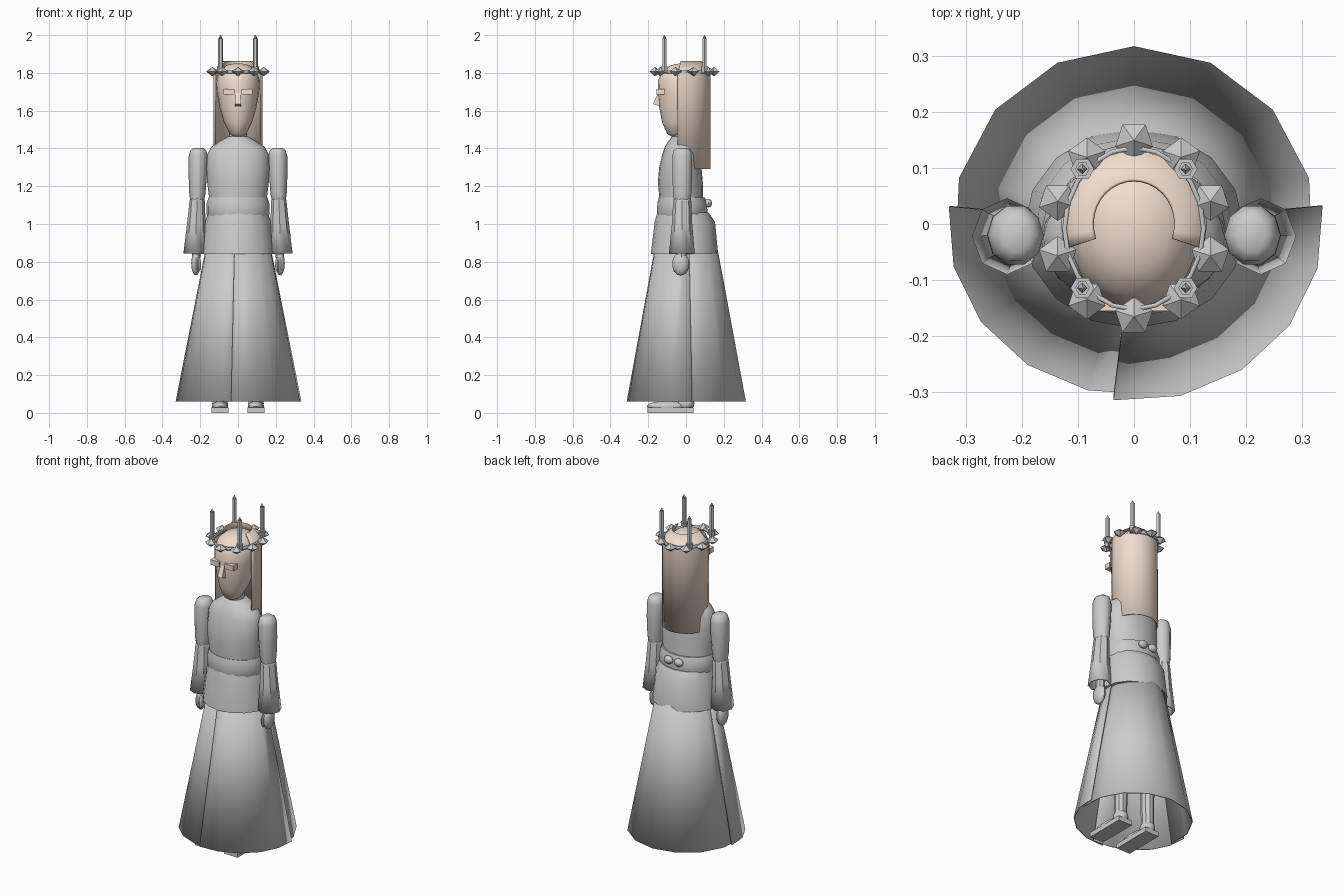
import bpy, bmesh
from math import sin, cos, radians, pi
from mathutils import Matrix, Vector

if "Cube" in bpy.data.objects:
    bpy.data.objects.remove(bpy.data.objects["Cube"])

skin = bpy.data.materials.new("skin_tone")
skin.diffuse_color = (0.87, 0.72, 0.62, 1)
skin.use_nodes = True
skin.node_tree.nodes["Principled BSDF"].inputs["Base Color"].default_value = skin.diffuse_color


def finish(bm, name, mat=None, smooth=35):
    bmesh.ops.recalc_face_normals(bm, faces=bm.faces)
    me = bpy.data.meshes.new(name)
    bm.to_mesh(me)
    bm.free()
    if smooth:
        for p in me.polygons:
            p.use_smooth = True
        me.set_sharp_from_angle(angle=radians(smooth))
    ob = bpy.data.objects.new(name, me)
    bpy.context.collection.objects.link(ob)
    if mat:
        me.materials.append(mat)
    return ob


def loft(name, rings, n=16, mat=None, smooth=35, arc=None, thick=0, caps=True):
    """Elliptical rings (x, y, z, rx, ry) skinned together; arc gives an open panel."""
    bm = bmesh.new()
    a0, a1 = arc or (0, 360)
    count = n + 1 if arc else n
    rows = []
    for x, y, z, rx, ry in rings:
        angles = [radians(a0 + (a1 - a0) * i / n) for i in range(count)]
        rows.append([bm.verts.new((x + rx * cos(a), y + ry * sin(a), z)) for a in angles])
    for r0, r1 in zip(rows, rows[1:]):
        for i in range(n):
            j = (i + 1) % count
            bm.faces.new((r0[i], r0[j], r1[j], r1[i]))
    if caps and not arc:
        bm.faces.new(rows[0])
        bm.faces.new(rows[-1])
    ob = finish(bm, name, mat, smooth)
    if thick:
        m = ob.modifiers.new("thickness", "SOLIDIFY")
        m.thickness = thick
        m.offset = -1 if not arc else 0
    return ob


def box(name, lo, hi, mat=None):
    bm = bmesh.new()
    lo, hi = Vector(lo), Vector(hi)
    bmesh.ops.create_cube(bm, size=1, matrix=Matrix.Translation((lo + hi) / 2) @ Matrix.Diagonal((*(hi - lo), 1)))
    return finish(bm, name, mat, 0)


def ball(name, c, r, mat=None, u=12, v=8):
    bm = bmesh.new()
    bmesh.ops.create_uvsphere(bm, u_segments=u, v_segments=v, radius=1,
                              matrix=Matrix.Translation(c) @ Matrix.Diagonal((*r, 1)))
    return finish(bm, name, mat, 50)


# Head, neck and face
loft("head", [(0, -.055, 1.462, .018, .02), (0, -.05, 1.478, .045, .05), (0, -.035, 1.54, .076, .092),
              (0, -.022, 1.62, .098, .12), (0, -.014, 1.70, .112, .135), (0, -.01, 1.76, .116, .138),
              (0, -.01, 1.81, .098, .115), (0, -.01, 1.84, .062, .072), (0, -.01, 1.85, .02, .024)],
     20, skin, 60)
loft("neck", [(0, -.02, 1.40, .05, .05), (0, -.02, 1.54, .045, .045)], 12)
for s, side in ((-1, "left"), (1, "right")):
    x0, x1 = sorted((s * .018, s * .076))
    box(side + "_brow", (x0, -.155, 1.685), (x1, -.115, 1.715), skin)
bm = bmesh.new()
pts = [bm.verts.new(p) for p in ((-.012, -.145, 1.70), (.012, -.145, 1.70), (-.016, -.175, 1.635), (.016, -.175, 1.635),
                                 (-.016, -.13, 1.62), (.016, -.13, 1.62))]
bmesh.ops.convex_hull(bm, input=pts)
finish(bm, "nose", skin, 0)

# Long hair: open shell behind the face
loft("hair", [(0, 0, 1.29, .127, .127), (0, 0, 1.80, .127, .127), (0, 0, 1.862, .074, .078)],
     20, skin, 35, arc=(-20, 200), thick=.006)

# Torso, sash and peplum
loft("bodice", [(0, -.02, 1.03, .15, .12), (0, -.025, 1.13, .152, .115), (0, -.03, 1.22, .163, .119),
                (0, -.03, 1.30, .166, .112), (0, -.025, 1.37, .162, .1), (0, -.022, 1.41, .14, .09),
                (0, -.02, 1.44, .095, .072), (0, -.02, 1.462, .055, .055)], 20)
loft("sash", [(0, -.02, 1.03, .155, .125), (0, -.02, 1.05, .166, .133), (0, -.02, 1.11, .166, .132),
              (0, -.022, 1.14, .156, .122)], 20)
loft("peplum", [(0, -.008, .84, .196, .178), (0, -.006, 1.01, .176, .16), (0, -.016, 1.06, .158, .136)],
     16, smooth=30)
for s, side in ((-1, "left"), (1, "right")):
    ball(side + "_bow_knot", (s * .034, .118, 1.11), (.03, .02, .023), u=8, v=6)

# Overlapping skirt panels
for name, arc, n, rx, ry in (("skirt_back", (-10, 190), 8, .32, .314),
                             ("skirt_front_left", (174, 276), 5, .329, .303),
                             ("skirt_front_right", (263.7, 366), 5, .335, .313)):
    loft(name, [(0, 0, .06, rx, ry), (0, 0, 1.0, rx * .435, ry * .445)], n, smooth=30, arc=arc, thick=.006)

# Arms, hands, legs and shoes
for s, side in ((-1, "left"), (1, "right")):
    loft(side + "_upper_sleeve", [(s * .21, -.02, 1.402, .026, .03), (s * .21, -.02, 1.39, .042, .048),
                                  (s * .211, -.02, 1.36, .05, .055), (s * .213, -.02, 1.27, .049, .055),
                                  (s * .215, -.02, 1.16, .043, .051), (s * .216, -.02, 1.12, .036, .044)], 10, smooth=50)
    loft(side + "_lower_sleeve", [(s * .216, -.02, 1.14, .036, .044), (s * .216, -.02, 1.12, .041, .048),
                                  (s * .221, -.021, 1.0, .049, .054), (s * .226, -.022, .845, .063, .068)],
         8, thick=.008, caps=False)
    loft(side + "_wrist", [(s * .222, -.025, .82, .022, .028), (s * .218, -.02, 1.0, .026, .03)], 8)
    ball(side + "_hand", (s * .223, -.028, .79), (.026, .045, .062), u=10)
    ball(side + "_thumb", (s * .208, -.055, .785), (.012, .016, .04), u=8, v=6)
    loft(side + "_leg", [(s * .095, 0, .04, .036, .036), (s * .095, 0, .12, .036, .036), (s * .09, 0, .9, .05, .05)], 10)
    box(side + "_sole", (s * .095 - .046, -.205, 0), (s * .095 + .046, .04, .028))
    ball(side + "_shoe", (s * .095, -.10, .035), (.043, .108, .028))
    ball(side + "_ankle", (s * .095, 0, .05), (.042, .045, .04))

# Leaf crown with candles
loft("crown_band", [(0, -.008, 1.797, .128, .148), (0, -.008, 1.815, .128, .148)], 20, thick=.008, caps=False)
for i in range(10):
    a = pi / 2 + i * pi / 5
    bm = bmesh.new()
    c = Vector((.143 * cos(a), -.008 + .157 * sin(a), 1.807))
    tips = [bm.verts.new(c + Vector((0, 0, h))) for h in (-.025, .025)]
    rim = [bm.verts.new(c + Vector((cos(a + pi + k * 2 * pi / 5), sin(a + pi + k * 2 * pi / 5), 0)) * 1)
           for k in range(5)]
    for v in rim:
        v.co = c + (v.co - c) * .035
    for k in range(5):
        for t in tips:
            bm.faces.new((rim[k], rim[(k + 1) % 5], t))
    finish(bm, "crown_leaf", None, 0)
for sx in (-1, 1):
    for sy in (-1, 1):
        x, y = sx * .092, -.008 + sy * .106
        loft("candle_holder", [(x, y, 1.80, .016, .016), (x, y, 1.835, .021, .021)], 6, smooth=0)
        loft("candle", [(x, y, 1.82, .013, .013), (x, y, 1.982, .013, .013)], 6, smooth=0)
        loft("flame", [(x, y, 1.98, .006, .006), (x, y, 1.987, .009, .009), (x, y, 2.0, .002, .002)], 4, smooth=0)
